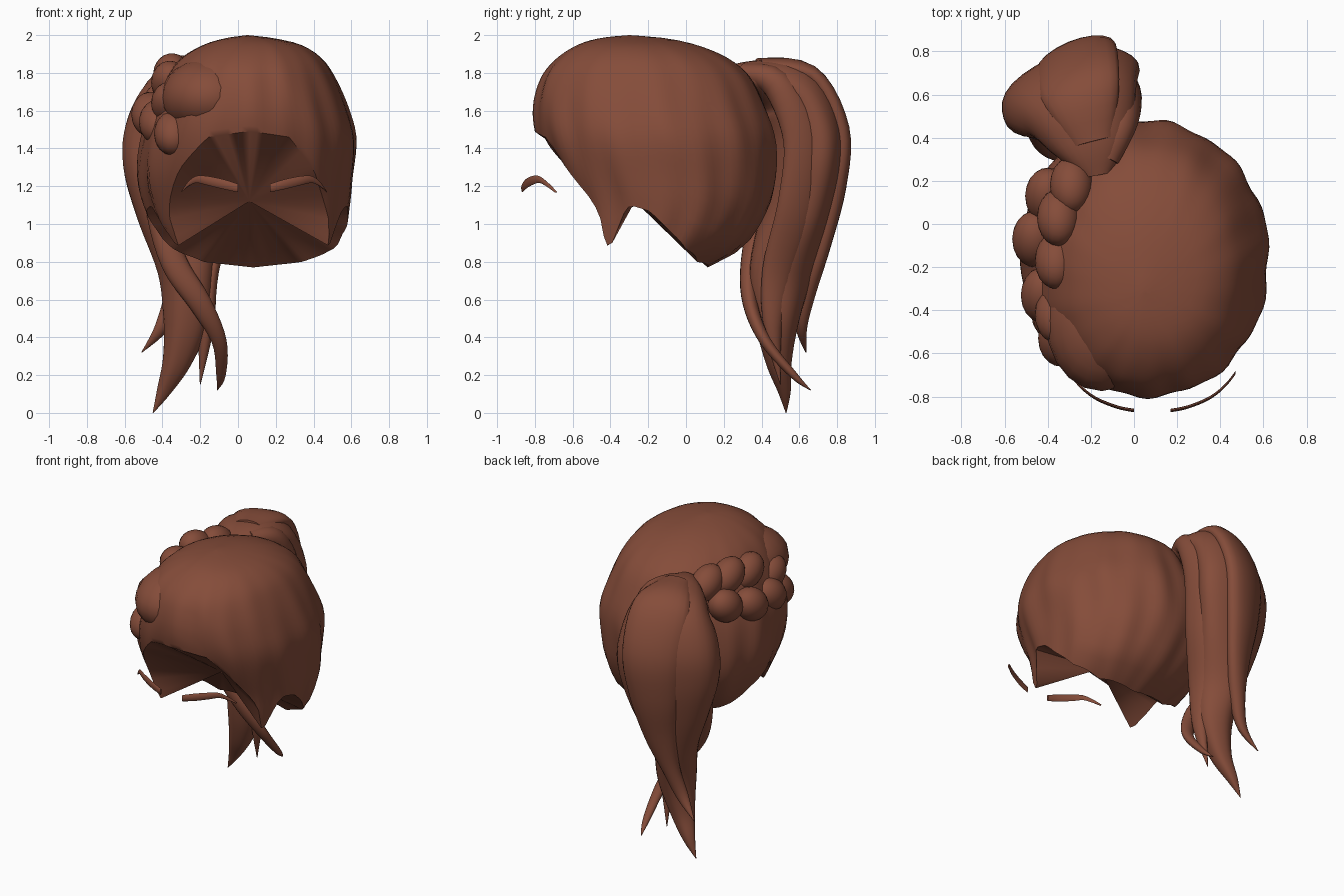
import bpy, bmesh, math
from mathutils import Vector

if "Cube" in bpy.data.objects:
    bpy.data.objects.remove(bpy.data.objects["Cube"])

hair = bpy.data.materials.new("auburn_hair")
hair.diffuse_color = (0.235, 0.073, 0.042, 1)
hair.use_nodes = True
hair.node_tree.nodes["Principled BSDF"].inputs["Base Color"].default_value = hair.diffuse_color


def finish(name, bm, angle=50):
    """Turn a bmesh into a smooth-shaded hair part."""
    bmesh.ops.remove_doubles(bm, verts=bm.verts, dist=0.0005)
    bmesh.ops.recalc_face_normals(bm, faces=bm.faces)
    me = bpy.data.meshes.new(name)
    bm.to_mesh(me)
    bm.free()
    me.materials.append(hair)
    ob = bpy.data.objects.new(name, me)
    bpy.context.collection.objects.link(ob)
    bpy.ops.object.select_all(action='DESELECT')
    ob.select_set(True)
    bpy.context.view_layer.objects.active = ob
    bpy.ops.object.shade_smooth_by_angle(angle=math.radians(angle))
    return ob


def densify(rows, n):
    """Catmull-Rom through rows of numbers."""
    out = []
    for i in range(len(rows) - 1):
        p = [rows[max(0, min(len(rows) - 1, i + k))] for k in (-1, 0, 1, 2)]
        for j in range(n):
            t = j / n
            out.append([0.5 * (2 * b + (c - a) * t + (2 * a - 5 * b + 4 * c - d) * t * t
                               + (3 * b - a - 3 * c + d) * t ** 3) for a, b, c, d in zip(*p)])
    out.append(list(rows[-1]))
    return out


def lookup(rows, key):
    """Linear interpolation, rows sorted by rising first column."""
    if key <= rows[0][0]:
        return rows[0][1:]
    for a, b in zip(rows, rows[1:]):
        if key <= b[0]:
            t = (key - a[0]) / max(b[0] - a[0], 1e-6)
            return [u + (v - u) * t for u, v in zip(a[1:], b[1:])]
    return rows[-1][1:]


def bridge(bm, rings):
    for a, b in zip(rings, rings[1:]):
        n = len(a)
        for i in range(n):
            bm.faces.new((a[i], a[(i + 1) % n], b[(i + 1) % n], b[i]))


def lock(name, rows, sides=20, groove=0.0, yaw=0.0, steps=5):
    """Tapered lock of hair; rows are x, y, z, half width, half depth."""
    rows = densify(rows, steps)
    bm = bmesh.new()
    rings = []
    for i, r in enumerate(rows):
        c = Vector(r[:3])
        t = (Vector(rows[min(i + 1, len(rows) - 1)][:3]) - Vector(rows[max(i - 1, 0)][:3])).normalized()
        u = Vector((math.cos(yaw), math.sin(yaw), 0))
        u = (u - t * u.dot(t)).normalized()
        v = t.cross(u)
        ring = []
        for k in range(sides):
            a = 2 * math.pi * k / sides
            f = 1 + groove * math.sin(5 * a + 0.06 * i)
            ring.append(bm.verts.new(c + u * math.cos(a) * max(r[3], .002) * f
                                     + v * math.sin(a) * max(r[4], .002) * f))
        rings.append(ring)
    bridge(bm, rings)
    bm.faces.new(rings[0])
    bm.faces.new(rings[-1])
    return finish(name, bm)


def spow(v, e):
    return math.copysign(abs(v) ** e, v)


# Swept-back cap: horizontal outline by height (z, left, right, front, back)
outline = densify([
    (0.76, -.24, .40, -.60, .09), (0.88, -.38, .54, -.60, .30),
    (1.08, -.49, .59, -.62, .43), (1.25, -.53, .61, -.70, .475),
    (1.45, -.51, .625, -.78, .475), (1.62, -.45, .58, -.80, .42),
    (1.78, -.38, .51, -.76, .34), (1.88, -.30, .44, -.68, .22),
    (1.95, -.18, .33, -.57, .05), (1.985, -.06, .18, -.45, -.12),
    (2.0, .05, .05, -.30, -.30)], 4)
# Hairline height by angle from the front, with sideburn points near 57 degrees
hairline = [(0, 1.49), (20, 1.46), (35, 1.29), (46, 1.10), (51, 1.01), (55, .88), (60, .90),
            (65, 1.04), (71, 1.10), (80, 1.07), (91, .98), (110, .87), (135, .80), (180, .77)]

bm = bmesh.new()
rings = []
N, M = 108, 28
for j in range(1, M + 1):
    s = j / M
    ring = []
    for k in range(N):
        a = 2 * math.pi * k / N - math.pi
        rim = lookup(hairline, abs(math.degrees(a)))[0]
        z = 2.0 - (2.0 - rim) * (s ** 1.7)
        x0, x1, y0, y1 = lookup(outline, z)
        blend = max(0, math.cos(a))
        e = 1.0 - min(1, blend * 3) * (0.06 + 0.07 * max(0, min(1, (1.6 - z) / .3)))
        f = 1 + min(1, s * 1.5) * (.011 * math.sin(11 * a + 5 * z) + .007 * math.sin(19 * a - 3 * z))
        ring.append(bm.verts.new(((x0 + x1) / 2 + (x1 - x0) / 2 * f * spow(math.sin(a), e),
                                  (y0 + y1) / 2 - (y1 - y0) / 2 * f * spow(math.cos(a), e), z)))
    rings.append(ring)
bridge(bm, rings)
crown = bm.verts.new((.05, -.30, 2.0))
under = bm.verts.new((.06, -.27, 1.12))
for k in range(N):
    bm.faces.new((crown, rings[0][k], rings[0][(k + 1) % N]))
    bm.faces.new((under, rings[-1][k], rings[-1][(k + 1) % N]))
finish("hair_cap", bm, 45)


def blob(name, c, r, tilt=0.0):
    bm = bmesh.new()
    bmesh.ops.create_uvsphere(bm, u_segments=20, v_segments=12, radius=1)
    for v in bm.verts:
        v.co = Vector((v.co.x * r[0], v.co.y * r[1], v.co.z * r[2]))
        y, z = v.co.y, v.co.z
        v.co.y = y * math.cos(tilt) - z * math.sin(tilt) + c[1]
        v.co.z = y * math.sin(tilt) + z * math.cos(tilt) + c[2]
        v.co.x += c[0]
    finish(name, bm)


# Raised front roll of the fringe
blob("fringe_roll", (-.15, -.45, 1.67), (.26, .325, .21))

# Braid along the left side: two alternating rows of lobes
outer = [(-.34, -.53, 1.48), (-.42, -.33, 1.54), (-.46, -.07, 1.58), (-.40, .13, 1.63)]
inner = [(-.36, -.42, 1.64), (-.36, -.17, 1.75), (-.35, .03, 1.79), (-.29, .18, 1.78)]
for i, (o, n) in enumerate(zip(outer, inner)):
    blob(f"braid_outer_{i}", o, (.105, .14, .11), .6)
    blob(f"braid_inner_{i}", n, (.10, .14, .105), -.5)

# Ponytail body, turned so its left edge sits further forward
lock("ponytail", [
    (-.17, .23, 1.77, .08, .07), (-.20, .38, 1.77, .19, .10), (-.25, .54, 1.69, .27, .16),
    (-.29, .61, 1.50, .33, .18), (-.30, .61, 1.30, .33, .18), (-.29, .575, 1.05, .26, .17),
    (-.27, .50, .75, .15, .17), (-.27, .48, .50, .125, .12), (-.32, .49, .28, .08, .07),
    (-.39, .52, .12, .04, .035), (-.45, .53, 0, .002, .002)], 30, .02, .4)

# Loose locks over the ponytail
lock("lock_back", [
    (-.19, .38, 1.83, .10, .05), (-.25, .62, 1.78, .19, .07), (-.27, .76, 1.50, .20, .08),
    (-.28, .75, 1.20, .17, .08), (-.29, .70, .90, .11, .06), (-.33, .64, .65, .06, .05),
    (-.40, .61, .46, .04, .03), (-.51, .635, .32, .002, .002)], yaw=.4)
lock("lock_front", [
    (-.44, .52, 1.40, .05, .06), (-.42, .42, 1.10, .07, .07), (-.34, .34, .80, .07, .05),
    (-.20, .34, .58, .06, .04), (-.10, .42, .38, .04, .03), (-.09, .57, .20, .025, .02),
    (-.11, .66, .12, .002, .002)])
lock("lock_right", [
    (-.13, .30, 1.80, .06, .05), (-.06, .48, 1.74, .08, .08), (-.03, .62, 1.45, .06, .11),
    (-.06, .59, 1.10, .05, .11), (-.15, .49, .75, .045, .09), (-.17, .46, .45, .04, .05),
    (-.20, .50, .15, .002, .002)], yaw=.3)

# Eyebrows, mirrored about x = 0.085: offset, y, z, half height
brow = densify([(.085, -.865, 1.19, .022), (.16, -.85, 1.21, .026), (.25, -.815, 1.23, .024),
                (.31, -.775, 1.235, .018), (.355, -.73, 1.205, .012), (.385, -.69, 1.17, .003)], 4)
for side, name in ((-1, "brow_left"), (1, "brow_right")):
    bm = bmesh.new()
    rings = []
    for d, y, z, h in brow:
        rings.append([bm.verts.new((.085 + side * d, y + .008 * math.sin(a), z + h * math.cos(a)))
                      for a in [k * math.pi / 4 for k in range(8)]])
    bridge(bm, rings)
    bm.faces.new(rings[0])
    bm.faces.new(rings[-1])
    finish(name, bm)
